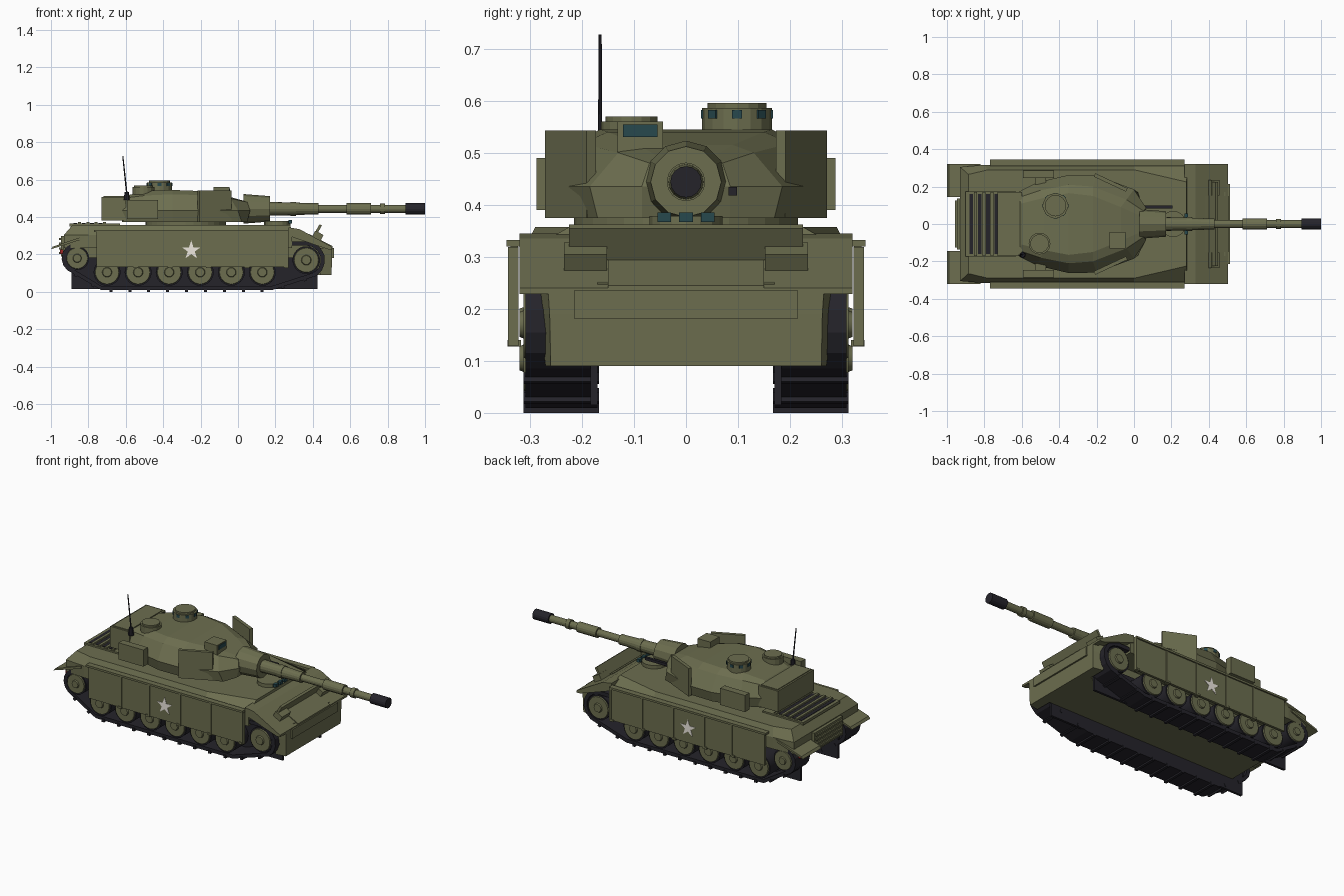
import bpy, bmesh, math
from mathutils import Vector, Matrix

if "Cube" in bpy.data.objects:
    bpy.data.objects.remove(bpy.data.objects["Cube"])

def material(name, c):
    m = bpy.data.materials.new(name)
    m.diffuse_color = (*c, 1)
    m.use_nodes = True
    m.node_tree.nodes["Principled BSDF"].inputs["Base Color"].default_value = m.diffuse_color
    return m

OLIVE = material("olive", (0.15, 0.155, 0.078))
DARK = material("dark_rubber", (0.018, 0.017, 0.023))
GLASS = material("teal_glass", (0.02, 0.065, 0.075))
RED = material("red_lamp", (0.35, 0.02, 0.02))
WHITE = material("off_white", (0.85, 0.8, 0.74))

def finish(name, bm, mat, smooth=False):
    bmesh.ops.recalc_face_normals(bm, faces=bm.faces)
    me = bpy.data.meshes.new(name)
    bm.to_mesh(me)
    bm.free()
    me.materials.append(mat)
    o = bpy.data.objects.new(name, me)
    bpy.context.collection.objects.link(o)
    if smooth:
        bpy.context.view_layer.objects.active = o
        o.select_set(True)
        bpy.ops.object.shade_smooth_by_angle(angle=math.radians(35))
        o.select_set(False)
    return o

def box(name, centre, size, mat=OLIVE, angle=0, axis='Y'):
    bm = bmesh.new()
    bmesh.ops.create_cube(bm, size=1, matrix=Matrix.Translation(centre)
                          @ Matrix.Rotation(math.radians(angle), 4, axis) @ Matrix.Diagonal((*size, 1)))
    return finish(name, bm, mat)

def rod(name, p0, p1, r0, r1=None, mat=OLIVE, n=16, smooth=False):
    p0, p1 = Vector(p0), Vector(p1)
    d = p1 - p0
    bm = bmesh.new()
    bmesh.ops.create_cone(bm, cap_ends=True, segments=n, radius1=r0, radius2=r0 if r1 is None else r1, depth=d.length,
                          matrix=Matrix.Translation((p0 + p1) / 2) @ d.to_track_quat('Z', 'Y').to_matrix().to_4x4())
    return finish(name, bm, mat, smooth)

def prism(name, pts, y0, y1, mat=OLIVE):
    # side profile (x, z) extruded across y
    bm = bmesh.new()
    f = bm.faces.new([bm.verts.new((x, y0, z)) for x, z in pts])
    r = bmesh.ops.extrude_face_region(bm, geom=[f])
    bmesh.ops.translate(bm, vec=(0, y1 - y0, 0), verts=[v for v in r["geom"] if isinstance(v, bmesh.types.BMVert)])
    return finish(name, bm, mat)

def loft(name, halves, mat=OLIVE):
    # symmetric shell through stacked half outlines (x, y, z)
    bm = bmesh.new()
    n = len(halves[0])
    rings = [[bm.verts.new(p) for p in h] + [bm.verts.new((x, -y, z)) for x, y, z in reversed(h)] for h in halves]
    for a, b in zip(rings, rings[1:]):
        for i in range(2 * n):
            j = (i + 1) % (2 * n)
            bm.faces.new((a[i], a[j], b[j], b[i]))
    for r in (rings[0], rings[-1]):
        for i in range(n - 1):
            bm.faces.new((r[i], r[i + 1], r[-2 - i], r[-1 - i]))
    return finish(name, bm, mat)

def level(outline, z):
    return [(x, y, z) for x, y in outline]

# Hull
prism("lower_hull", [(-.9, .2), (-.82, .09), (.49, .09), (.49, .25), (.3, .3), (-.9, .3)], -.17, .17)
side = [(.29, .316), (0, .316), (-.8, .316), (-.93, .305)]
loft("upper_hull", [level(side, .235), level(side, .305),
                    level([(.28, .225), (0, .29), (-.78, .29), (-.885, .265)], .357)])
loft("nose", [[(.5, .26, .09), (.44, .27, .09)], [(.503, .262, .19), (.43, .282, .19)],
              [(.503, .265, .235), (.43, .282, .235)]])
prism("front_glacis", [(.27, .345), (.33, .335), (.503, .24), (.503, .228), (.48, .228), (.27, .3)], -.32, .32)
prism("glacis_plate", [(.38, .31), (.505, .245), (.505, .235), (.38, .295)], -.15, .15)
box("tow_panel", (.503, 0, .208), (.018, .43, .054))
box("splash_board", (.425, 0, .328), (.014, .45, .07), angle=30)
box("rear_panel", (-.935, 0, .245), (.025, .27, .11))
for i in range(4):
    box(f"rear_louvre_{i}", (-.95, 0, .208 + .025 * i), (.012, .25, .01))

# Engine deck grille
box("engine_deck", (-.765, 0, .358), (.27, .35, .016))
for i in range(4):
    box(f"deck_slot_{i}", (-.87 + .045 * i, 0, .366), (.02, .32, .005), DARK)
    box(f"deck_slat_{i}", (-.848 + .045 * i, 0, .37), (.016, .34, .01))

# Driver hatch
rod("driver_hatch", (.21, 0, .35), (.21, 0, .378), .07)
for i in (-1, 0, 1):
    box(f"driver_periscope_{i + 2}", (.28, .042 * i, .376), (.02, .026, .018), GLASS)

# Track path around sprocket and idler
def arc(cx, cz, r, a0, a1, n):
    return [(cx + r * math.cos(math.radians(a0 + (a1 - a0) * i / n)),
             cz + r * math.sin(math.radians(a0 + (a1 - a0) * i / n))) for i in range(n + 1)]

def track_path(d):
    return (arc(.365, .17, .1 - d, 90, -58, 6) + [(.18, .009 + d), (-.73, .009 + d)]
            + arc(-.86, .18, .083 - d, -130, -270, 6))

def track(name, y0, y1):
    bm = bmesh.new()
    rows = [[bm.verts.new((x, y, z)) for x, z in track_path(d)]
            for d, y in ((0, y0), (0, y1), (.022, y1), (.022, y0))]
    n = len(rows[0])
    for a, b in zip(rows, rows[1:] + rows[:1]):
        for i in range(n):
            j = (i + 1) % n
            bm.faces.new((a[i], a[j], b[j], b[i]))
    finish(name, bm, DARK)

for s, tag in ((1, "left"), (-1, "right")):
    track(f"track_{tag}", s * .17, s * .308)
    box(f"track_inner_plate_{tag}", (-.232, s * .177, .1), (1.315, .014, .17), DARK)
    # Grousers spaced along the loop
    path = [Vector((x, 0, z)) for x, z in track_path(0)]
    k = 0
    for a, b in zip(path, path[1:]):
        d = b - a
        count = round(d.length / .1)
        for i in range(count):
            p = a + d * (i + .5) / count
            box(f"grouser_{tag}_{k}", (p.x, s * .24, p.z), (.016, .145, .018), DARK,
                -math.degrees(math.atan2(d.z, d.x)))
            k += 1
    # Road wheels, idler and sprocket
    wheels = [(-.7 + .166 * i, .105, .068) for i in range(6)] + [(.365, .17, .07), (-.86, .18, .06)]
    for i, (x, z, r) in enumerate(wheels):
        rod(f"wheel_tyre_{tag}_{i}", (x, s * .19, z), (x, s * .304, z), r + .004, mat=DARK, n=24, smooth=True)
        rod(f"wheel_disc_{tag}_{i}", (x, s * .29, z), (x, s * .312, z), r, r * .92, n=24, smooth=True)
        rod(f"wheel_hub_{tag}_{i}", (x, s * .31, z), (x, s * .32, z), r * .4, r * .34, n=16, smooth=True)
    # Side skirts in panels with posts and a top rail
    edges = [-.76, -.54, -.355, -.15, .055, .265]
    for i, (a, b) in enumerate(zip(edges, edges[1:])):
        box(f"skirt_panel_{tag}_{i}", ((a + b) / 2, s * .33, .228), (b - a - .006, .014, .19))
        box(f"skirt_post_{tag}_{i}", (b, s * .332, .224), (.012, .02, .19))
        box(f"skirt_foot_{tag}_{i}", (b - .01, s * .33, .134), (.02, .026, .012))
    box(f"skirt_rail_{tag}", (-.25, s * .328, .326), (1.04, .034, .012))
    # Star marking
    bm = bmesh.new()
    bm.faces.new([bm.verts.new((-.25 + r * math.sin(i * math.pi / 5), s * .3385, .222 + r * math.cos(i * math.pi / 5)))
                  for i in range(10) for r in ((.052, .02)[i % 2],)])
    r = bmesh.ops.extrude_face_region(bm, geom=bm.faces[:])
    bmesh.ops.translate(bm, vec=(0, s * .002, 0), verts=[v for v in r["geom"] if isinstance(v, bmesh.types.BMVert)])
    finish(f"star_{tag}", bm, WHITE)
    # Fenders, lamps and guards
    prism(f"rear_fender_{tag}", [(-1, .228), (-.82, .285), (-.82, .3), (-.99, .242)], s * .145, s * .32)
    box(f"tail_lamp_{tag}", (-.94, s * .25, .215), (.025, .05, .025), RED)
    box(f"tail_lamp_mount_{tag}", (-.92, s * .25, .225), (.03, .07, .05))
    box(f"lamp_{tag}", (.425, s * .193, .296), (.05, .083, .045), angle=28)
    # Turret cheek plates and side stowage
    box(f"cheek_plate_{tag}", (-.125, s * .222, .459), (.19, .02, .168), angle=-s * 25, axis='Z')
    box(f"stowage_box_{tag}", (-.51, s * .266, .44), (.165, .042, .1))
    box(f"stowage_bracket_{tag}", (-.5, s * .235, .44), (.06, .05, .03))

# Turret
rod("turret_ring", (-.28, 0, .35), (-.28, 0, .38), .215, n=32)
loft("turret", [
    level([(.05, .085), (.02, .17), (-.2, .245), (-.35, .248), (-.52, .205), (-.62, .155)], .375),
    level([(.065, .085), (0, .185), (-.2, .26), (-.35, .262), (-.52, .222), (-.63, .165)], .435),
    [(.05, .07, .48), (-.04, .13, .5), (-.22, .2, .518), (-.35, .21, .522), (-.5, .18, .515), (-.62, .14, .5)],
    [(.02, .05, .49), (-.07, .09, .515), (-.22, .15, .54), (-.35, .165, .545), (-.48, .14, .54), (-.6, .11, .515)]])
box("bustle_bin", (-.665, 0, .445), (.13, .34, .125))
box("bustle_lid", (-.665, 0, .508), (.11, .32, .008))

# Gun: mantlet then barrel sections (x0, x1, r0, r1)
Z = .444
rod("mantlet", (.03, 0, Z), (.17, 0, Z), .079, .068, n=12)
barrel = [(.16, .29, .037, .034), (.28, .31, .037, .037), (.3, .39, .034, .03), (.38, .43, .03, .03),
          (.42, .59, .021, .021), (.58, .71, .03, .03), (.7, .91, .021, .021), (.76, .785, .028, .028)]
for i, (a, b, r0, r1) in enumerate(barrel):
    rod(f"barrel_section_{i}", (a, 0, Z), (b, 0, Z), r0, r1, n=16)
rod("muzzle", (.895, 0, Z), (1, 0, Z), .03, mat=DARK, n=16)
box("coaxial_gun", (.12, .09, .426), (.17, .016, .016), DARK)

# Commander cupola with periscopes
rod("cupola", (-.42, .098, .52), (-.42, .098, .586), .067, n=16)
rod("cupola_lid", (-.42, .098, .586), (-.42, .098, .596), .057, n=16)
for i in range(8):
    a = math.radians(45 * i)
    box(f"cupola_periscope_{i}", (-.42 + .063 * math.cos(a), .098 + .063 * math.sin(a), .574), (.012, .02, .017),
        GLASS, 45 * i, 'Z')

# Loader hatch, gunner sight and antenna
rod("loader_hatch", (-.505, -.105, .52), (-.505, -.105, .56), .058, n=16)
rod("loader_lid", (-.505, -.105, .56), (-.505, -.105, .57), .05, n=16)
box("gunner_sight", (-.088, -.088, .53), (.085, .088, .06))
box("sight_window", (-.045, -.088, .542), (.006, .066, .024), GLASS)
rod("antenna_base", (-.595, -.165, .49), (-.595, -.165, .535), .017, .012, mat=DARK, n=10)
rod("antenna", (-.595, -.165, .53), (-.616, -.165, .727), .004, .003, mat=DARK, n=8)
